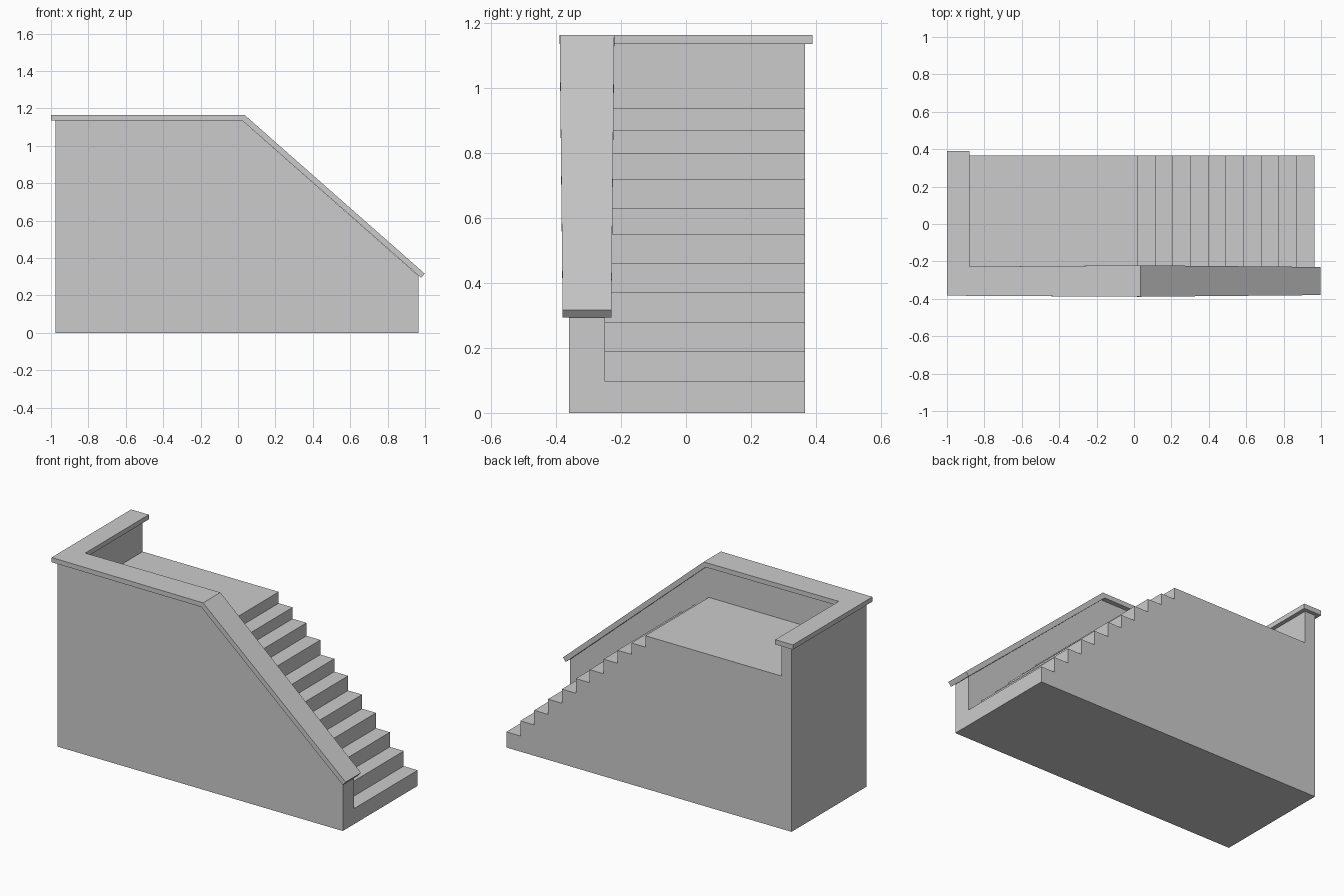
import bpy, bmesh

if "Cube" in bpy.data.objects:
    bpy.data.objects.remove(bpy.data.objects["Cube"])


def finish(bm, name):
    bmesh.ops.recalc_face_normals(bm, faces=bm.faces)
    me = bpy.data.meshes.new(name)
    bm.to_mesh(me)
    bm.free()
    ob = bpy.data.objects.new(name, me)
    bpy.context.collection.objects.link(ob)
    return ob


def prism(name, profile, y0, y1):
    """Extrude an x-z outline from y0 to y1."""
    bm = bmesh.new()
    face = bm.faces.new([bm.verts.new((x, y0, z)) for x, z in profile])
    ext = bmesh.ops.extrude_face_region(bm, geom=[face])["geom"]
    moved = [v for v in ext if isinstance(v, bmesh.types.BMVert)]
    bmesh.ops.translate(bm, verts=moved, vec=(0, y1 - y0, 0))
    return finish(bm, name)


def loft(name, rings):
    """Join four-sided rings into a closed bar."""
    bm = bmesh.new()
    vs = [[bm.verts.new(p) for p in r] for r in rings]
    for a, b in zip(vs, vs[1:]):
        for i in range(4):
            j = (i + 1) % 4
            bm.faces.new((a[i], a[j], b[j], b[i]))
    bm.faces.new(vs[0])
    bm.faces.new(vs[-1])
    return finish(bm, name)


# Masonry block with the sloping parapet outline
body = prism("staircase_body",
             [(-0.975, 0), (0.965, 0), (0.965, 0.305), (0.022, 1.136), (-0.975, 1.136)],
             -0.36, 0.367)

# Stepped void above the landing and treads
treads = [0.94, 0.87, 0.80, 0.72, 0.63, 0.55, 0.46, 0.373, 0.279, 0.189, 0.096]
void = [(-0.905, 2), (-0.905, treads[0])]
for i in range(len(treads) - 1):
    x = 0.02 + i * 0.0945
    void += [(x, treads[i]), (x, treads[i + 1])]
void += [(1.2, treads[-1]), (1.2, 2)]
cutter = prism("stair_void_cutter", void, -0.25, 0.6)
cutter.hide_render = True

mod = body.modifiers.new("carve_steps", 'BOOLEAN')
mod.operation = 'DIFFERENCE'
mod.solver = 'EXACT'
mod.object = cutter
bpy.context.view_layer.objects.active = body
bpy.ops.object.modifier_apply(modifier=mod.name)
bpy.data.objects.remove(cutter)

# Coping: left leg, corner, bend, then tapering down the slope
T, B = 1.165, 1.136


def ring(outer, inner, xb, top=T, bottom=B):
    (xo, yo), (xi, yi) = outer, inner
    return [(xo, yo, top), (xi, yi, top), (xi + xb, yi, bottom), (xo + xb, yo, bottom)]


loft("wall_coping", [
    ring((-1.0, 0.39), (-0.88, 0.39), 0),
    ring((-1.0, -0.383), (-0.88, -0.228), 0),
    ring((0.035, -0.389), (0.035, -0.221), -0.013),
    ring((0.998, -0.38), (0.998, -0.23), -0.019, 0.317, 0.294),
])
